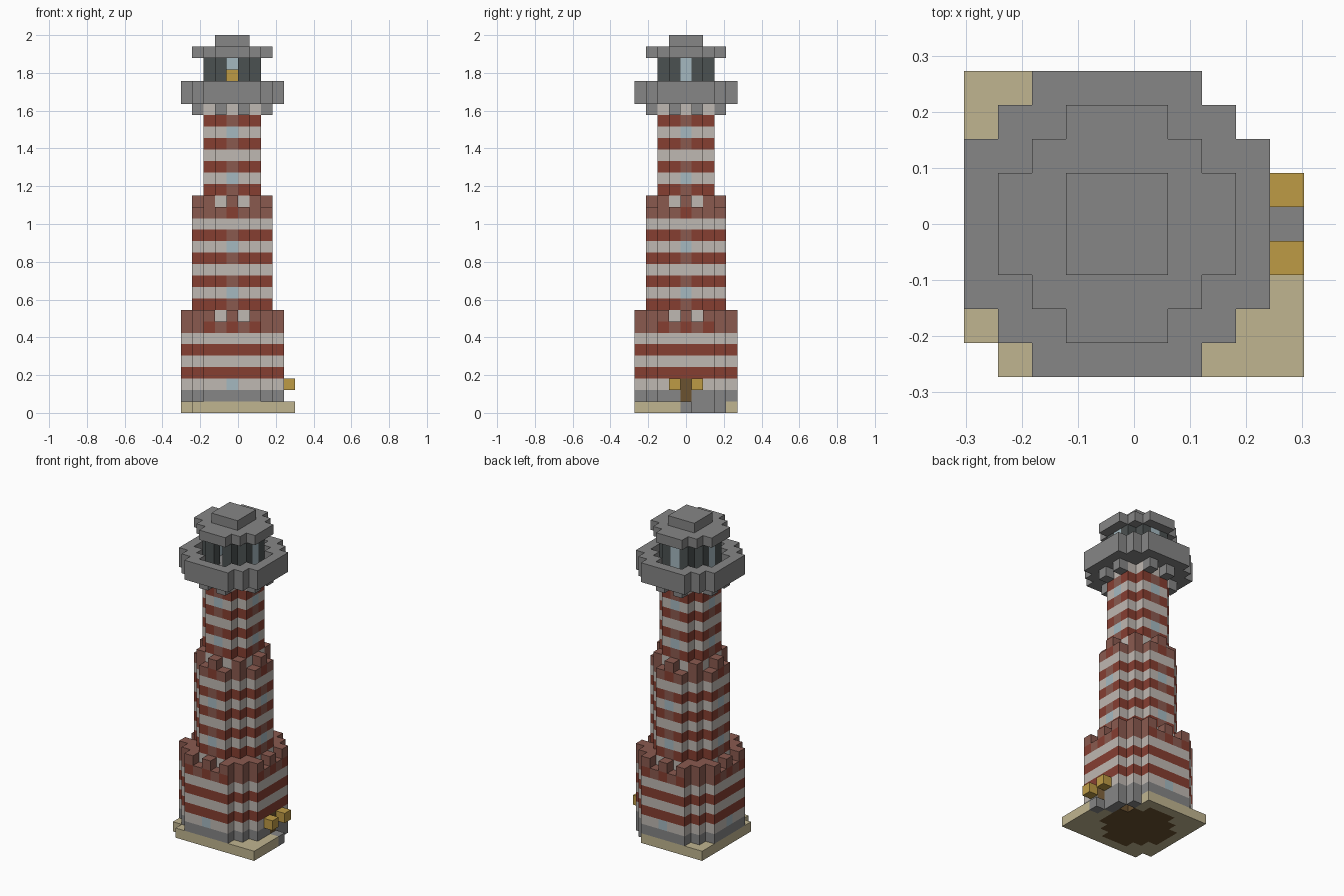
import bpy
import bmesh
from mathutils import Vector

if "Cube" in bpy.data.objects:
    bpy.data.objects.remove(bpy.data.objects["Cube"], do_unlink=True)

U = 2 / 33  # edge of one block
HEX = {"stone": "868686", "sand": "C0B590", "gold": "BE9B45", "red": "863E31",
       "white": "BFB8B2", "brick": "8A5A4F", "glass": "A5B9C0",
       "wood": "6B5230", "charcoal": "4B5151"}


def linear(c):
    return c / 12.92 if c <= 0.04045 else ((c + 0.055) / 1.055) ** 2.4


def make_material(name, code):
    rgba = [linear(int(code[n:n + 2], 16) / 255) for n in (0, 2, 4)] + [1]
    mat = bpy.data.materials.new(name)
    mat.use_nodes = True
    mat.diffuse_color = rgba
    bsdf = next(n for n in mat.node_tree.nodes if n.type == "BSDF_PRINCIPLED")
    bsdf.inputs["Base Color"].default_value = rgba
    bsdf.inputs["Roughness"].default_value = 0.9
    return mat


MATS = {n: make_material(n, c) for n, c in HEX.items()}
SLOTS = list(MATS)
LIMIT = {1: 2, 2: 5, 3: 10, 4: 20}  # squared reach of each round footprint
parts = {}


def disc(r):
    span = range(-r, r + 1)
    return [(x, y) for x in span for y in span if x * x + y * y <= LIMIT[r]]


def ring(r):
    inner = set(disc(r - 1))
    return [c for c in disc(r) if c not in inner]


def add(part, cells, levels, colour):
    blocks = parts.setdefault(part, {})
    for k in levels:
        for x, y in cells:
            blocks[x, y, k] = colour


def window(part, r, k, sides, frame=True):
    for x, y in sides:
        add(part, [(x * r, y * r)], [k], "glass")
        if frame:
            add(part, [(x * r, y * r)], [k - 1, k + 1], "brick")


SIDES = [(1, 0), (-1, 0), (0, 1), (0, -1)]

# Ground slab, foundation and doorstep
slab = [(x, y) for x in range(-4, 6) for y in range(-4, 5)
        if (x, y) != (-4, -4) and not (x == 5 and y >= 0)
        and not (x >= 3 and y >= 1)]
add("ground_slab", slab, [0], "sand")
add("ground_slab", disc(3), [0], "wood")
add("ground_slab", [(4, 1), (4, 2), (3, 3), (5, 0)], [0], "stone")

# Three striped shafts, each narrower than the one below
for part, r, low, high in (("lower_shaft", 4, 2, 7), ("middle_shaft", 3, 8, 17),
                           ("upper_shaft", 2, 18, 27)):
    for k in range(low, high):
        add(part, disc(r), [k], "red" if k % 2 else "white")
add("foundation", disc(4), [1], "stone")
window("lower_shaft", 4, 2, SIDES[1:], False)
for k in (10, 14):
    window("middle_shaft", 3, k, SIDES)
for k in (20, 24):
    window("upper_shaft", 2, k, SIDES)

# Door and wall lamps
add("lower_shaft", [(4, 0)], [2], "wood")
add("foundation", [(4, 0)], [1], "wood")
add("door_lamps", [(5, -1), (5, 1)], [2], "gold")

# Crenellated crowns on the two lower shafts
for part, r, k in (("lower_crown", 4, 7), ("middle_crown", 3, 17)):
    add(part, disc(r), [k], "brick")
    gaps = [(x, y) for x, y in ring(r) if {abs(x), abs(y)} == {1, r}]
    add(part, [c for c in ring(r) if c not in gaps], [k + 1], "brick")

# Gallery: brackets, floor and parapet
brackets = [(x, y) for x, y in ring(3) if {abs(x), abs(y)} == {1, 3}]
add("gallery_brackets", brackets, [26], "stone")
add("gallery_floor", disc(4), [27], "stone")
add("gallery_parapet", ring(4), [28], "stone")

# Lantern room with an open front, glazed sides and the light inside
walls = [c for c in ring(2) if c != (0, -2)]
add("lantern_room", walls, [28, 29, 30], "charcoal")
add("lantern_room", [(2, 0), (-2, 0), (0, 2)], [28, 29, 30], "glass")
add("lantern_light", [(0, 0)], [28], "red")
add("lantern_light", [(0, 0)], [29], "gold")
add("lantern_roof", disc(3), [31], "stone")
add("roof_cap", disc(1), [32], "stone")


def face_colour(part, cell, normal, colour):
    """Crowns carry red panels on alternate outward faces."""
    r, k = {"lower_crown": (4, 7), "middle_crown": (3, 17)}.get(part, (0, 0))
    if r and cell[2] == k and normal.z == 0:
        across = cell[1] if normal.x else cell[0]
        outward = cell[0] * normal.x + cell[1] * normal.y
        if outward == r and across % 2 == 0:
            return "red"
    return colour


# Turn each part into a mesh of its exposed block faces
filled = {cell for blocks in parts.values() for cell in blocks}
AXES = [Vector([s if a == n else 0 for a in range(3)])
        for n in range(3) for s in (-1, 1)]


def build(part, blocks):
    bm = bmesh.new()
    for cell, colour in blocks.items():
        centre = Vector(cell) + Vector((-0.5, 0, 0.5))
        for n in AXES:
            if tuple(int(a + b) for a, b in zip(cell, n)) in filled:
                continue
            u = Vector((n.y, n.z, n.x))
            v = n.cross(u)
            corners = [centre + (n + a * u + b * v) / 2
                       for a, b in ((-1, -1), (1, -1), (1, 1), (-1, 1))]
            face = bm.faces.new([bm.verts.new(c * U) for c in corners])
            face.material_index = SLOTS.index(face_colour(part, cell, n, colour))
    bmesh.ops.remove_doubles(bm, verts=bm.verts, dist=U / 100)
    mesh = bpy.data.meshes.new(part)
    bm.to_mesh(mesh)
    bm.free()
    for mat in MATS.values():
        mesh.materials.append(mat)
    bpy.context.collection.objects.link(bpy.data.objects.new(part, mesh))


for part, blocks in parts.items():
    build(part, blocks)
